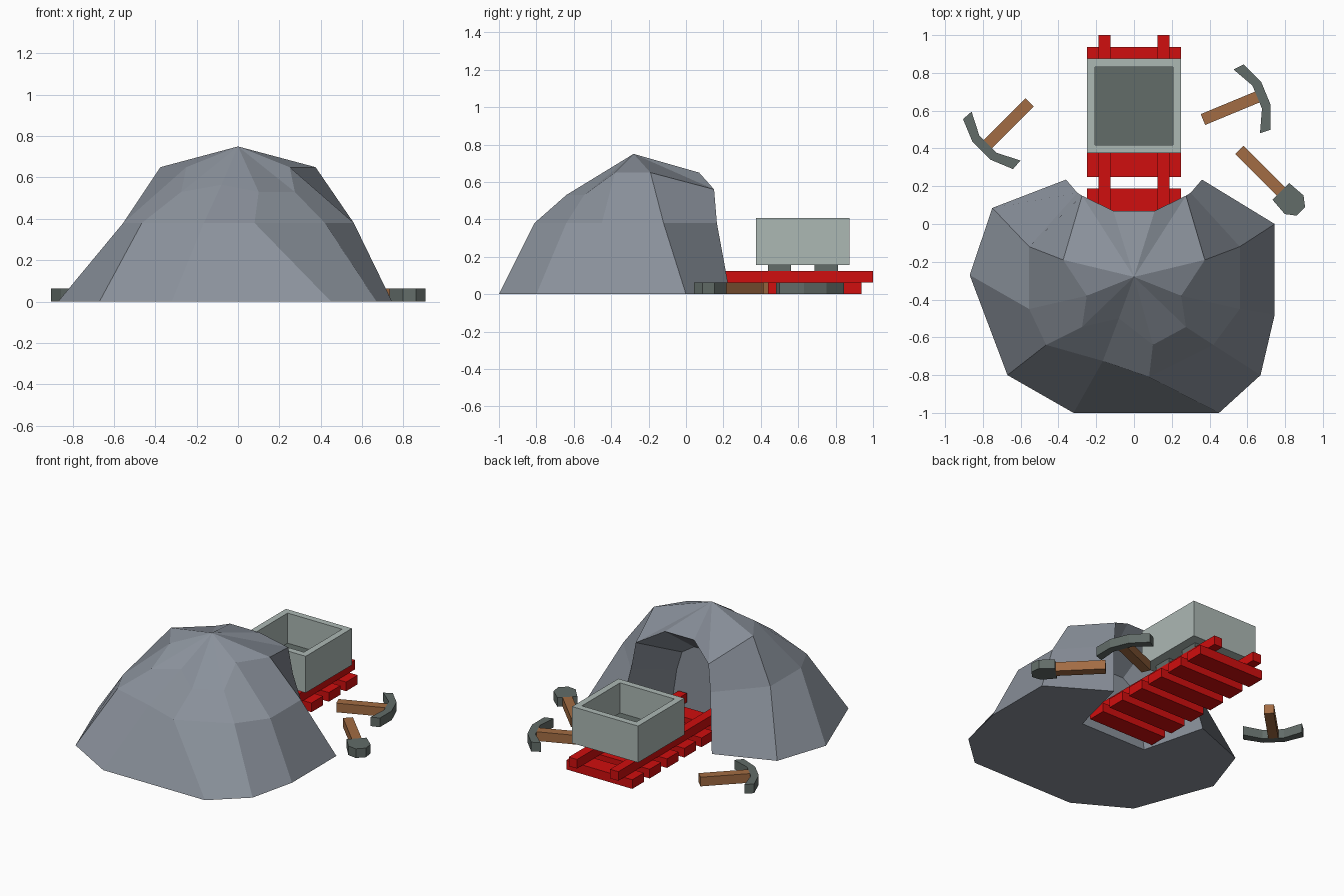
import bpy, bmesh, math
from mathutils import Matrix

if "Cube" in bpy.data.objects:
    bpy.data.objects.remove(bpy.data.objects["Cube"])


def material(name, r, g, b):
    lin = [((c / 255 + 0.055) / 1.055) ** 2.4 for c in (r, g, b)]
    m = bpy.data.materials.new(name)
    m.diffuse_color = (*lin, 1)
    m.use_nodes = True
    m.node_tree.nodes["Principled BSDF"].inputs["Base Color"].default_value = m.diffuse_color
    return m


ROCK = material("rock grey", 138, 145, 155)
RED = material("track red", 208, 14, 14)
LIGHT = material("cart light grey", 172, 184, 180)
DARK = material("metal dark grey", 98, 108, 104)
WOOD = material("handle brown", 162, 108, 67)


def finish(name, bm, *mats):
    bmesh.ops.recalc_face_normals(bm, faces=bm.faces)
    me = bpy.data.meshes.new(name)
    bm.to_mesh(me)
    bm.free()
    for m in mats:
        me.materials.append(m)
    ob = bpy.data.objects.new(name, me)
    bpy.context.collection.objects.link(ob)
    return ob


def box(name, x0, x1, y0, y1, z0, z1, mat):
    bm = bmesh.new()
    bmesh.ops.create_cube(bm, size=1)
    for v in bm.verts:
        v.co = ((x0 + x1) / 2 + v.co.x * (x1 - x0),
                (y0 + y1) / 2 + v.co.y * (y1 - y0),
                (z0 + z1) / 2 + v.co.z * (z1 - z0))
    return finish(name, bm, mat)


def plate(name, pts, mat, origin, angle, h=0.0625):
    """Flat outline pushed up by h, then turned and placed on the ground."""
    bm = bmesh.new()
    f = bm.faces.new([bm.verts.new((x, y, 0)) for x, y in pts])
    top = bmesh.ops.extrude_face_region(bm, geom=[f])["geom"]
    bmesh.ops.translate(bm, vec=(0, 0, h),
                        verts=[v for v in top if isinstance(v, bmesh.types.BMVert)])
    ob = finish(name, bm, mat)
    ob.matrix_world = (Matrix.Translation((*origin, 0))
                       @ Matrix.Rotation(math.radians(angle), 4, "Z"))
    return ob


# Hill: three rings running round from one side of the cave mouth to the other
base = [(.36, .235), (.745, 0), (.745, -.48), (.67, -.8), (.45, -1),
        (-.32, -1), (-.67, -.8), (-.87, -.27), (-.75, .085), (-.36, .235)]
mid = [(.30, .165), (.56, -.12), (.56, -.45), (.42, -.64), (.08, -.81),
       (-.165, -.725), (-.465, -.64), (-.555, -.45), (-.555, -.12), (-.30, .165)]
top = [(.275, .15, .56), (.375, -.19, .65), (.25, -.38, .65), (.275, -.545, .53),
       (.10, -.64, .53), (-.08, -.50, .565), (-.275, -.545, .53),
       (-.25, -.38, .65), (-.375, -.19, .65), (-.275, .15, .56)]
bm = bmesh.new()
V = bm.verts.new
B = [V((x, y, 0)) for x, y in base]
M = [V((x, y, .38)) for x, y in mid]
T = [V(p) for p in top]
apex = V((0, -.28, .75))
lip = [V((-.11, .07, .65)), V((.11, .07, .65))]
for i in range(9):
    for lo, hi in ((B, M), (M, T)):
        bm.faces.new((lo[i], lo[i + 1], hi[i + 1], hi[i]))
crown = T + lip
for i in range(12):
    bm.faces.new((crown[i], crown[(i + 1) % 12], apex))
# Cave: the mouth arch narrows to a smaller arch at the back wall
mouth = [B[0], M[0], T[0], lip[1], lip[0], T[9], M[9], B[9]]
half = [(.25, 0), (.21, .26), (.17, .39), (.08, .45)]
back = [V((x, -.2, z)) for x, z in half] + [V((-x, -.2, z)) for x, z in half[::-1]]
for i in range(7):
    bm.faces.new((mouth[i], mouth[i + 1], back[i + 1], back[i]))
bm.faces.new(back)
bm.faces.new(B + [back[7], back[0]])
finish("hill_with_cave", bm, ROCK)

# Track
for i in range(6):
    y = -.125 + i * .1875
    box(f"sleeper_{i + 1}", -.25, .25, y, y + .125, 0, .0625, RED)
for side, x in (("left", -.1875), ("right", .125)):
    box(f"rail_{side}", x, x + .0625, -.1875, 1, .0625, .125, RED)

# Cart: box with an inset, sunken floor of darker colour
bm = bmesh.new()
bmesh.ops.create_cube(bm, size=1)
for v in bm.verts:
    v.co = (v.co.x * .5, .625 + v.co.y * .5, .281 + v.co.z * .25)
rim = max(bm.faces, key=lambda f: f.calc_center_median().z)
bmesh.ops.inset_region(bm, faces=[rim], thickness=.0625)
floor = bmesh.ops.extrude_discrete_faces(bm, faces=[rim])["faces"][0]
for v in floor.verts:
    v.co.z = .2
old = [e for e in bm.edges if e.is_boundary and e not in floor.edges[:]]
bmesh.ops.bridge_loops(bm, edges=old + floor.edges[:])
floor.material_index = 1
finish("cart_body", bm, LIGHT, DARK)
for name, y in (("near", .4375), ("far", .6875)):
    box(f"axle_{name}", -.1875, .1875, y, y + .125, .125, .156, DARK)

# Tools lying on the ground: handle along local x, head at the far end
right = [(.311, .066), (.251, .183), (.311, .187), (.361, .066)]
pick = right + [(x, -y) for x, y in right[::-1]]
spade = [(.31, .0625), (.41, .07), (.46, .032), (.46, -.032), (.41, -.07), (.31, -.0625)]
handle = [(0, -.031), (.311, -.031), (.311, .031), (0, .031)]
for name, head, origin, angle in (("pickaxe_left", pick, (-.553, .643), 225),
                                  ("pickaxe_right", pick, (.365, .553), 22.5),
                                  ("shovel", spade, (.558, .392), -45)):
    plate(name + "_handle", handle, WOOD, origin, angle)
    plate(name + "_head", head, DARK, origin, angle)
